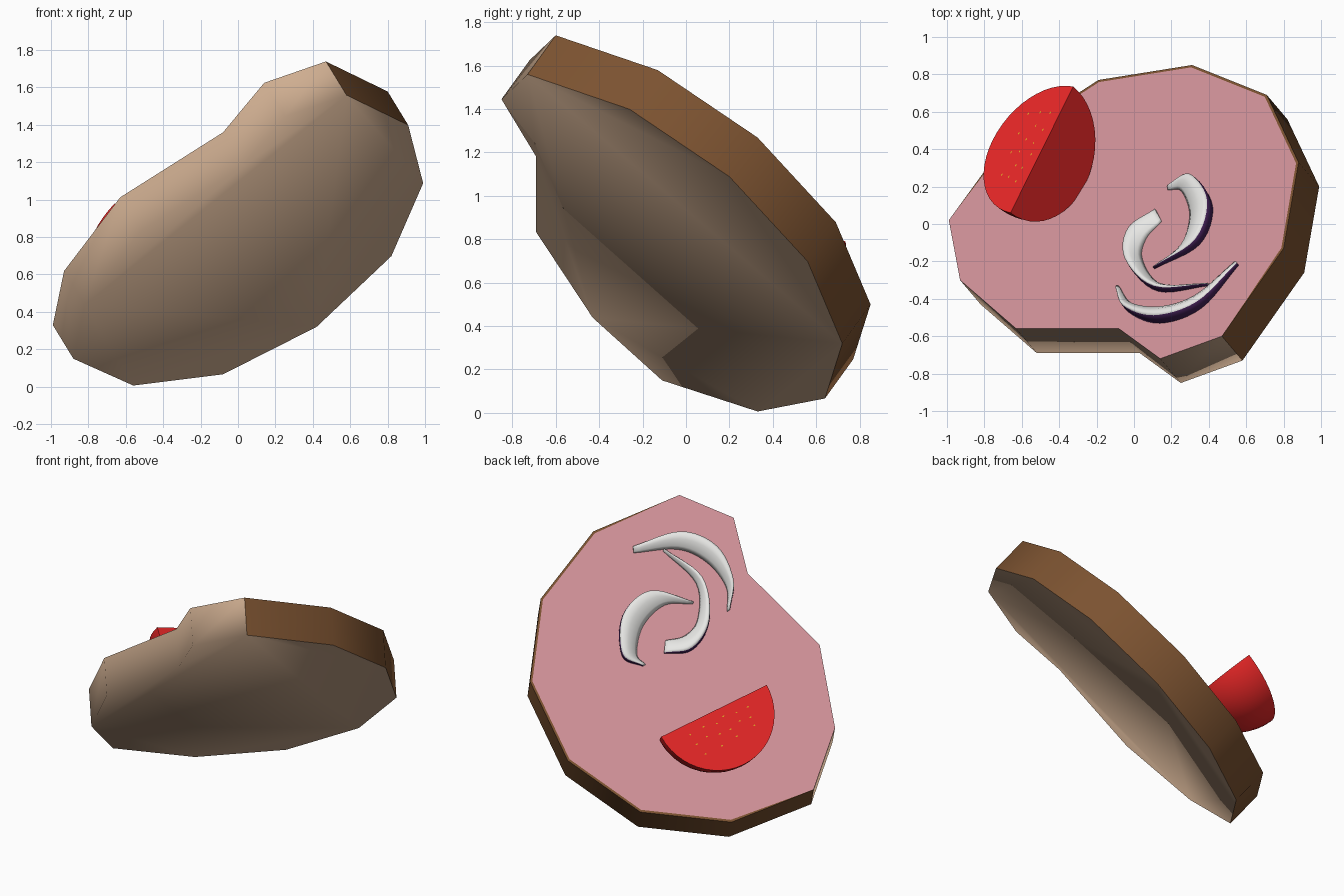
import bpy, bmesh, math, random
from mathutils import Vector, Matrix

if "Cube" in bpy.data.objects:
    bpy.data.objects.remove(bpy.data.objects["Cube"])

random.seed(3)


def material(name, rgb):
    m = bpy.data.materials.new(name)
    m.diffuse_color = (*rgb, 1)
    m.use_nodes = True
    m.node_tree.nodes["Principled BSDF"].inputs["Base Color"].default_value = m.diffuse_color
    return m


PINK = material("ham pink", (0.62, 0.28, 0.31))
TAN = material("bread tan", (0.62, 0.42, 0.28))
BROWN = material("crust brown", (0.20, 0.085, 0.03))
RED = material("tomato red", (0.80, 0.02, 0.02))
GOLD = material("seed gold", (0.75, 0.35, 0.02))
WHITE = material("onion white", (0.82, 0.82, 0.80))
PURPLE = material("onion purple", (0.06, 0.015, 0.10))


def build(name, verts, faces, mats, smooth=True, index=None):
    me = bpy.data.meshes.new(name)
    me.from_pydata([tuple(v) for v in verts], [], faces)
    for m in mats:
        me.materials.append(m)
    for i, p in enumerate(me.polygons):
        p.use_smooth = smooth
        if index:
            p.material_index = index[i]
    ob = bpy.data.objects.new(name, me)
    bpy.context.collection.objects.link(ob)
    return ob


# The slice lies on a tilted plane; plan (x, y) gives the height
def on_slice(x, y):
    return Vector((x, y, 0.971 + 0.632 * x - 0.785 * y))


NORMAL = Vector((-0.632, 0.785, 1)).normalized()
DOWN = Vector((0.11, -0.13, -0.18))

# Slice outline, counter-clockwise from the upper front corner
plan = [(.47, -.60), (.80, -.13), (.88, .33), (.71, .69), (.31, .85), (-.19, .77),
        (-.67, .46), (-.99, .02), (-.93, -.30), (-.63, -.56), (-.08, -.56), (.14, -.72)]
top = [on_slice(*p) for p in plan]
low = [p + DOWN for p in top]
mid = sum(top, Vector()) / 12
rim = [p.lerp(mid, 0.015) if 0 < i < 7 else p for i, p in enumerate(top)]

# Ham covering the top
build("ham_top", rim, [list(range(12))], [PINK], smooth=False)

# Crust around the back, with a thin lip
build("crust", low[:8] + top[:8] + rim[:8],
      [[i, i + 1, i + 9, i + 8] for i in range(7)] +
      [[i + 8, i + 9, i + 17, i + 16] for i in range(7)], [BROWN])
crust = bpy.data.objects["crust"]
for p in crust.data.polygons[7:]:
    p.use_smooth = False
for e in crust.data.edges:
    if all(8 <= v < 16 for v in e.vertices):
        e.use_edge_sharp = True

# Bread: underside and the cut front edge, shaded as one soft surface
walls = [[i, (i + 1) % 12, (i + 1) % 12 + 12, i + 12] for i in range(7, 12)]
build("bread", low + top, [list(range(11, -1, -1))] + walls, [TAN])

# Tomato wedge: a quarter ball whose straight edge runs end to end
end_a, end_b = Vector((-.325, .735, .79)), Vector((-.66, .06, .98))
centre = (end_a + end_b) / 2
radius = (end_a - end_b).length / 2
axis = (end_a - end_b).normalized()
out = Vector((-.67, .15, -.73))
out = (out - axis * out.dot(axis)).normalized()
under = axis.cross(out).normalized()
if under.z > 0:
    under = -under
N, S = 24, 12
verts, faces = [end_a, end_b], []
for i in range(1, N):
    a = math.pi * i / N
    for j in range(S + 1):
        b = math.pi / 2 * j / S
        verts.append(centre + radius * (axis * math.cos(a) +
                     (out * math.cos(b) + under * math.sin(b)) * math.sin(a)))


def vid(i, j):
    return 0 if i == 0 else 1 if i == N else 2 + (i - 1) * (S + 1) + j


for i in range(N):
    for j in range(S):
        q = [vid(i, j), vid(i, j + 1), vid(i + 1, j + 1), vid(i + 1, j)]
        faces.append(list(dict.fromkeys(q)))
faces.append([vid(i, 0) for i in range(N + 1)])
faces.append([vid(i, S) for i in range(N, -1, -1)])
tomato = build("tomato_wedge", verts, faces, [RED])


def fix_normals(ob):
    bm = bmesh.new()
    bm.from_mesh(ob.data)
    bmesh.ops.recalc_face_normals(bm, faces=bm.faces)
    bm.to_mesh(ob.data)
    bm.free()


fix_normals(tomato)
for e in tomato.data.edges:      # keep the two cut faces crisp
    v = [tomato.data.vertices[k].co - centre for k in e.vertices]
    if all(abs(p.dot(under)) < 1e-4 for p in v) or all(abs(p.dot(out)) < 1e-4 for p in v):
        e.use_edge_sharp = True

# Seeds: tiny plates on the upper cut face
sv, sf = [], []
for row, count in ((.07, 6), (.14, 6), (.21, 4)):
    for k in range(count):
        along = ((k + .5) / count - .5) * .48 + random.uniform(-.015, .015)
        c = centre + axis * along + out * (row + random.uniform(-.015, .015)) - under * .003
        n = len(sv)
        sv += [c + axis * .009, c + out * .005, c - axis * .009, c - out * .005]
        sf.append([n, n + 1, n + 2, n + 3])
build("tomato_seeds", sv, sf, [GOLD], smooth=False)


# Onion slivers: lofted crescents with a purple outer skin
def curve(pts, t):
    p = [Vector(q) for q in pts]
    p = [2 * p[0] - p[1]] + p + [2 * p[-1] - p[-2]]
    f = t * (len(pts) - 1)
    i = min(int(f), len(pts) - 2)
    f -= i
    a, b, c, d = p[i:i + 4]
    return .5 * (2 * b + (c - a) * f + (2 * a - 5 * b + 4 * c - d) * f ** 2 +
                 (3 * b - a - 3 * c + d) * f ** 3)


def onion(name, outer, inner, height):
    # section as (share from outer to inner edge, share of height)
    section = [(0, -.15), (-.04, .5), (0, .95), (.15, 1.05), (.45, .85), (.8, .4), (1, -.15)]
    steps, k = 24, len(section)
    verts, faces, index = [], [], []
    for s in range(steps + 1):
        t = s / steps
        o, i = on_slice(*curve(outer, t)), on_slice(*curve(inner, t))
        h = height * (.3 + .7 * math.sin(math.pi * t))
        verts += [o.lerp(i, u) + NORMAL * h * v for u, v in section]
    for s in range(steps):
        for j in range(k):
            j2 = (j + 1) % k
            faces.append([s * k + j, s * k + j2, (s + 1) * k + j2, (s + 1) * k + j])
            index.append(1 if j < 2 else 0)
    faces += [list(range(k)), list(range(steps * k, steps * k + k))]
    index += [0, 0]
    fix_normals(build(name, verts, faces, [WHITE, PURPLE], index=index))


onion("onion_right",
      [(.19, .20), (.32, .24), (.42, .09), (.35, -.11), (.11, -.24)],
      [(.18, .18), (.25, .17), (.29, .04), (.24, -.12), (.11, -.23)], .07)
onion("onion_left",
      [(.12, .07), (-.01, -.05), (-.02, -.22), (.13, -.36), (.40, -.33)],
      [(.15, .01), (.07, -.08), (.05, -.19), (.15, -.32), (.40, -.32)], .07)
onion("onion_front",
      [(-.09, -.35), (-.03, -.47), (.14, -.53), (.36, -.45), (.56, -.22)],
      [(-.08, -.33), (-.01, -.42), (.15, -.44), (.33, -.38), (.54, -.20)], .08)
